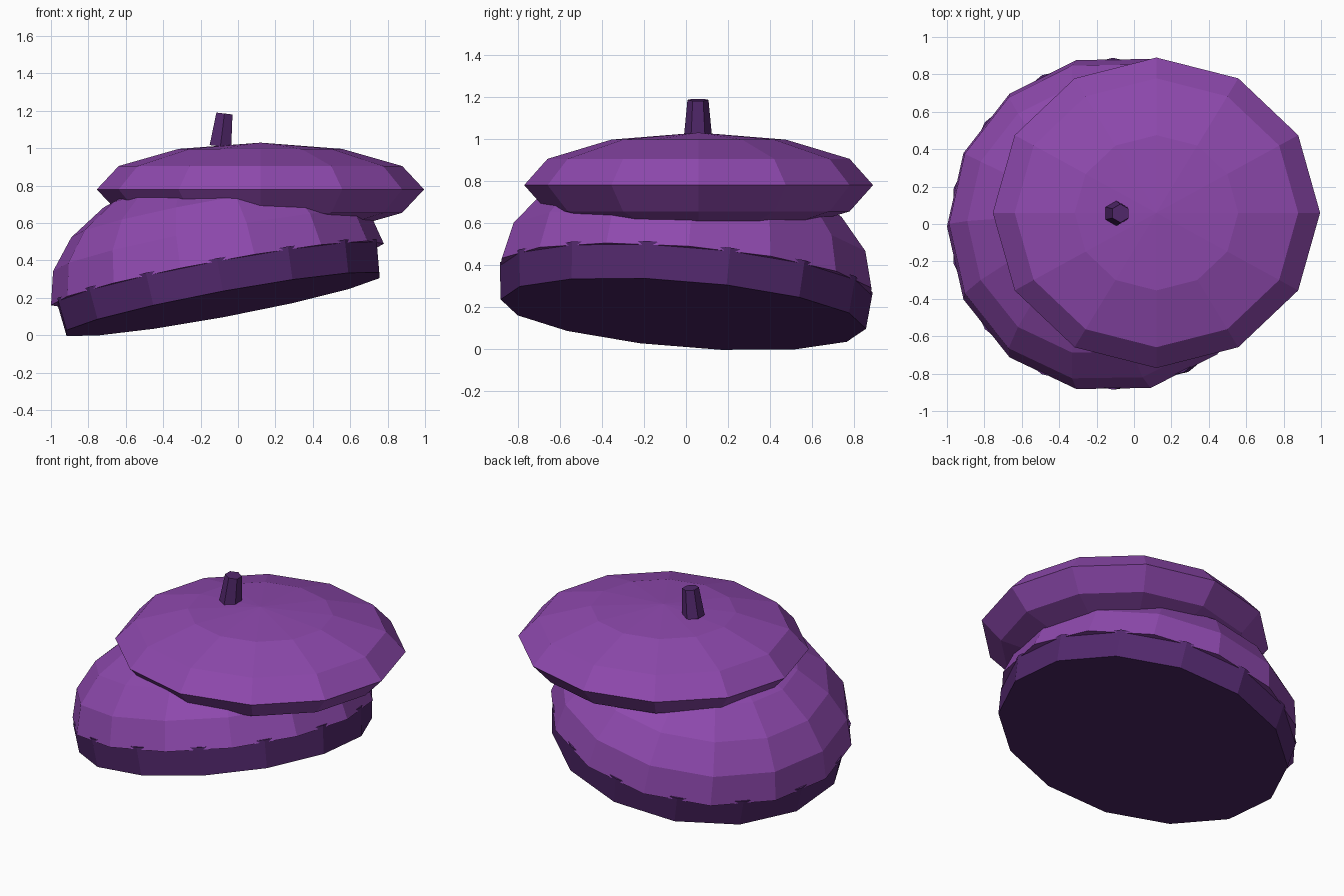
import bpy
import bmesh
from math import sin, cos, pi, radians
from mathutils import Matrix, Vector

cube = bpy.data.objects.get("Cube")
if cube:
    bpy.data.objects.remove(cube, do_unlink=True)


def make_material(name, rgb):
    mat = bpy.data.materials.new(name)
    mat.use_nodes = True
    color = (*rgb, 1.0)
    mat.diffuse_color = color
    mat.node_tree.nodes["Principled BSDF"].inputs["Base Color"].default_value = color
    return mat


def lathe(name, profile, sides, start, matrix, mat):
    """Revolve (radius, height) points, bottom to top, into a closed faceted solid."""
    bm = bmesh.new()
    rings = []
    for r, z in profile:
        if r < 1e-5:
            rings.append([bm.verts.new((0, 0, z))])
        else:
            angles = [start + 2 * pi * i / sides for i in range(sides)]
            rings.append([bm.verts.new((r * cos(a), r * sin(a), z)) for a in angles])
    for low, high in zip(rings, rings[1:]):
        for i in range(sides):
            j = (i + 1) % sides
            corners = [low[i % len(low)], low[j % len(low)],
                       high[j % len(high)], high[i % len(high)]]
            bm.faces.new(list(dict.fromkeys(corners)))
    for ring in (rings[0], rings[-1]):
        if len(ring) > 1:
            bm.faces.new(ring)
    bmesh.ops.recalc_face_normals(bm, faces=bm.faces[:])
    bm.transform(matrix)
    mesh = bpy.data.meshes.new(name)
    bm.to_mesh(mesh)
    bm.free()
    mesh.materials.append(mat)
    obj = bpy.data.objects.new(name, mesh)
    bpy.context.collection.objects.link(obj)
    return obj


def arc(first, last, steps, radius, height):
    """Elliptical profile between two elevation angles in degrees."""
    angles = [radians(first + (last - first) * i / steps) for i in range(steps + 1)]
    return [(radius * cos(a), height * sin(a)) for a in angles]


felt = make_material("purple felt", (0.27, 0.066, 0.42))
trim = make_material("dark purple trim", (0.084, 0.021, 0.15))

# Shared tilt of the lower cap and its band
tilt = (Matrix.Translation((-0.11, 0, 0.325))
        @ Matrix.Rotation(radians(-4.6), 4, 'X')
        @ Matrix.Rotation(radians(-10.5), 4, 'Y'))

# Lower puffed half dome
lathe("lower_dome", arc(0, 90, 5, 0.905, 0.575), 14, 0, tilt, felt)

# Head band, slightly flared, turned half a facet against the dome
lathe("head_band", [(0.872, -0.162), (0.89, 0.016)], 14, pi / 14, tilt, trim)

# Flattened upper puff
top = Matrix.Translation((0.12, 0.06, 0.78)) @ Matrix.Diagonal((0.875, 0.83, 0.25, 1))
lathe("upper_puff", arc(-90, 90, 6, 1, 1), 12, 0, top, felt)

# Small leaning stalk
lean = Matrix.Translation((-0.094, 0.057, 1.01)) @ Matrix.Rotation(radians(7), 4, 'Y')
lathe("stalk", [(0.067, 0), (0.05, 0.177)], 6, pi / 2, lean, trim)
